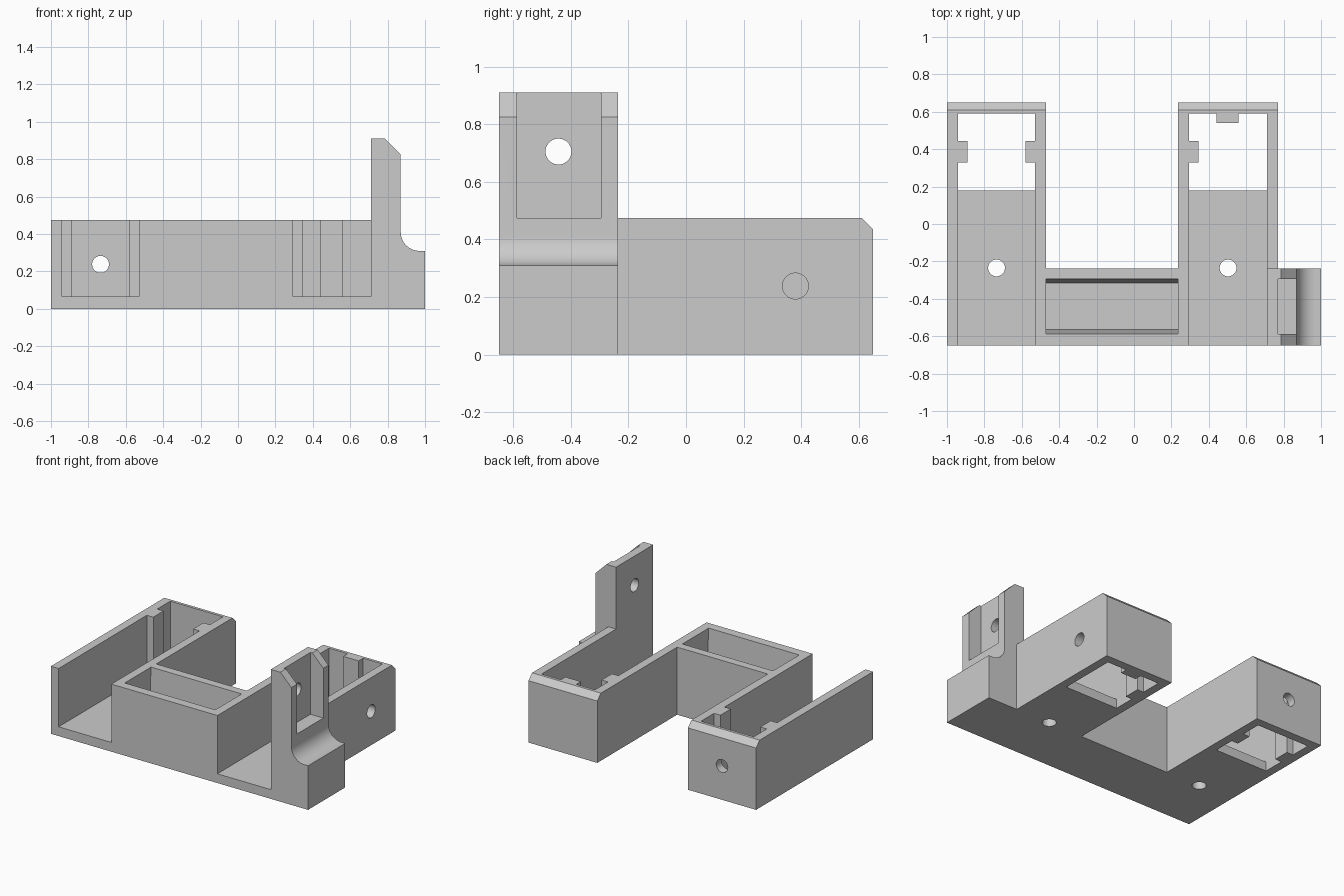
import bpy, bmesh, math
from mathutils import Vector

cube = bpy.data.objects.get("Cube")
if cube:
    bpy.data.objects.remove(cube, do_unlink=True)

grey = bpy.data.materials.new("plain_grey")
grey.use_nodes = True
colour = (0.6, 0.6, 0.6, 1)
grey.diffuse_color = colour
grey.node_tree.nodes["Principled BSDF"].inputs["Base Color"].default_value = colour


def prism(name, outline, axis, start, end):
    """Extrude a 2D outline along an axis; outline uses the other two axes in order."""
    def place(p, d):
        co = list(p)
        co.insert("xyz".index(axis), d)
        return Vector(co)
    bm = bmesh.new()
    face = bm.faces.new([bm.verts.new(place(p, start)) for p in outline])
    new = bmesh.ops.extrude_face_region(bm, geom=[face])["geom"]
    shift = place((0, 0), end - start)
    bmesh.ops.translate(bm, verts=[g for g in new if isinstance(g, bmesh.types.BMVert)], vec=shift)
    bmesh.ops.recalc_face_normals(bm, faces=bm.faces)
    mesh = bpy.data.meshes.new(name)
    bm.to_mesh(mesh)
    bm.free()
    mesh.materials.append(grey)
    obj = bpy.data.objects.new(name, mesh)
    bpy.context.collection.objects.link(obj)
    return obj


def rect(a0, a1, b0, b1):
    return [(a0, b0), (a1, b0), (a1, b1), (a0, b1)]


def circle(a, b, r=0.045, n=48):
    return [(a + r * math.cos(math.tau * i / n), b + r * math.sin(math.tau * i / n)) for i in range(n)]


def combine(target, tool, operation):
    mod = target.modifiers.new(tool.name, "BOOLEAN")
    mod.operation = operation
    mod.solver = "EXACT"
    mod.object = tool
    bpy.context.view_layer.objects.active = target
    bpy.ops.object.modifier_apply(modifier=mod.name)
    bpy.data.objects.remove(tool, do_unlink=True)


FRONT, BACK, TOP, FLOOR = -0.65, 0.65, 0.475, 0.065

# U-shaped body: two arms joined by a bridge
bracket = prism("bracket_body", [
    (-1, FRONT), (0.77, FRONT), (0.77, BACK), (0.235, BACK),
    (0.235, -0.237), (-0.47, -0.237), (-0.47, BACK), (-1, BACK)], "z", 0, TOP)

# Side tower with a rounded foot and chamfered top
foot = [(0.97 + 0.1 * math.cos(a), 0.41 + 0.1 * math.sin(a))
        for a in (math.radians(270 - 90 * i / 16) for i in range(17))]
tower = prism("side_tower", [(0.71, 0), (1, 0), (1, 0.31)] + foot +
              [(0.87, 0.825), (0.785, 0.91), (0.71, 0.91)], "y", FRONT, -0.237)
combine(bracket, tower, "UNION")

cutters = []

# Chamfer along the back top edge of both arms
cutters.append(prism("back_chamfer", [(0.6, 0.485), (0.66, 0.425), (0.7, 0.6)], "x", -1.1, 0.9))

# Channels open at the front, with a floor
for x0, x1 in ((-0.94, -0.53), (0.295, 0.71)):
    cutters.append(prism("channel", rect(x0, x1, -0.8, 0.2), "z", FLOOR, 0.6))

# Open windows at the back of the channels, leaving guide ribs
y0, y1, r0, r1, rib = 0.18, 0.59, 0.33, 0.445, 0.05
xl, xr = -0.94, -0.53
cutters.append(prism("window_two_side_ribs", [
    (xl, y0), (xr, y0), (xr, r0), (xr - rib, r0), (xr - rib, r1), (xr, r1), (xr, y1),
    (xl, y1), (xl, r1), (xl + rib, r1), (xl + rib, r0), (xl, r0)], "z", -0.1, 0.6))
xl, xr = 0.295, 0.71
cutters.append(prism("window_side_and_back_rib", [
    (xl, y0), (xr, y0), (xr, y1), (0.56, y1), (0.56, y1 - rib), (0.44, y1 - rib), (0.44, y1),
    (xl, y1), (xl, r1), (xl + rib, r1), (xl + rib, r0), (xl, r0)], "z", -0.1, 0.6))

# Tapered pocket in the bridge
cutters.append(prism("bridge_pocket", [
    (-0.565, FLOOR), (-0.315, FLOOR), (-0.295, TOP), (-0.295, 0.6), (-0.587, 0.6), (-0.587, TOP)],
    "x", -0.47, 0.235))

# Slot in the outer side of the tower
cutters.append(prism("tower_slot", rect(-0.587, -0.295, TOP, 1), "x", 0.77, 1.1))

# Round screw holes
cutters.append(prism("tower_hole", circle(-0.443, 0.705), "x", 0.65, 0.9))
cutters.append(prism("side_wall_hole", circle(0.38, 0.238), "x", 0.69, 0.9))
cutters.append(prism("back_wall_hole", circle(-0.735, 0.238), "y", 0.56, 0.8))
for x in (-0.735, 0.503):
    cutters.append(prism("floor_hole", circle(x, -0.235), "z", -0.1, 0.1))

for cutter in cutters:
    combine(bracket, cutter, "DIFFERENCE")

# Smooth the round surfaces, keep the edges sharp
bpy.ops.object.select_all(action="DESELECT")
bracket.select_set(True)
bpy.context.view_layer.objects.active = bracket
bpy.ops.object.shade_smooth_by_angle(angle=math.radians(25))
